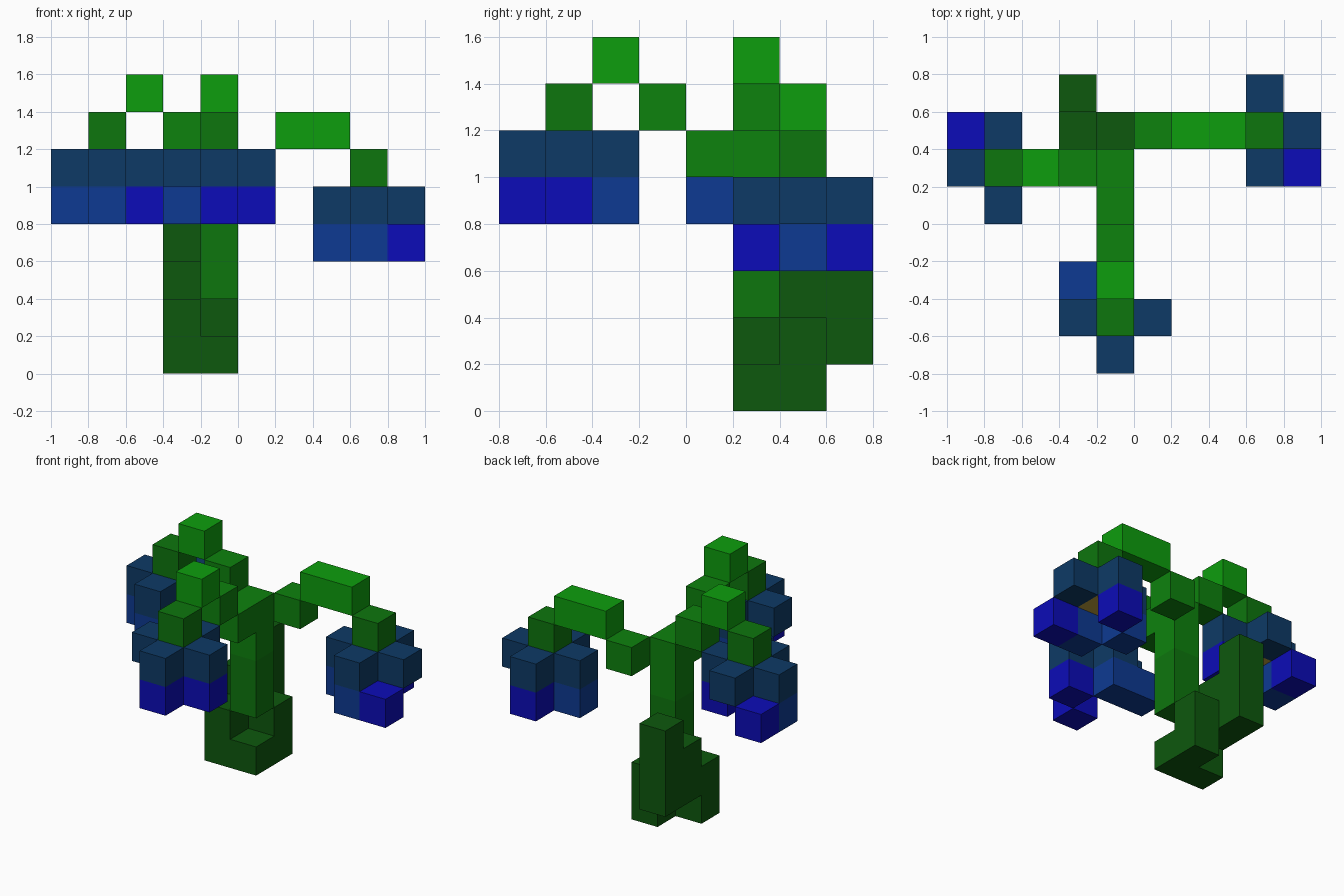
import bpy

if "Cube" in bpy.data.objects:
    bpy.data.objects.remove(bpy.data.objects["Cube"])

U = 0.2  # size of one block


def linear(c):
    return c / 12.92 if c <= 0.04045 else ((c + 0.055) / 1.055) ** 2.4


def material(name, rgb):
    m = bpy.data.materials.new(name)
    m.diffuse_color = [linear(c / 255) for c in rgb] + [1]
    m.use_nodes = True
    m.node_tree.nodes["Principled BSDF"].inputs["Base Color"].default_value = m.diffuse_color
    return m


MATS = {
    "leaf": material("leaf_green", (13, 88, 13)),
    "low": material("stem_dark_green", (13, 118, 13)),
    "mid": material("stem_green", (13, 130, 13)),
    "high": material("stem_light_green", (13, 158, 13)),
    "navy": material("petal_navy", (13, 58, 102)),
    "blue": material("petal_blue", (13, 58, 146)),
    "tip": material("petal_bright_blue", (12, 12, 184)),
    "stamen": material("stamen_yellow", (190, 160, 60)),
}
parts = {}   # part name -> {cell: colour}
filled = set()


def box(part, colour, x, y, z, sx=1, sy=1, sz=1):
    """Fill a run of blocks, starting at block x, y, z."""
    for i in range(x, x + sx):
        for j in range(y, y + sy):
            for k in range(z, z + sz):
                parts.setdefault(part, {})[(i, j, k)] = colour
                filled.add((i, j, k))


def flower(part, x, y, z, lower):
    """Hanging bell: ring of four petals, stamen, and an uneven lower rim."""
    for dx, dy in ((1, 0), (-1, 0), (0, 1), (0, -1)):
        box(part + "_petals", "navy", x + dx, y + dy, z)
    for colour, dx, dy in lower:
        box(part + "_petals", colour, x + dx, y + dy, z - 1)
    box(part + "_stamen", "stamen", x, y, z)
    box(part + "_cap", "low", x, y, z + 1)


# Main stem
box("stem", "low", -1, 1, 2, sz=2)
box("stem", "mid", -1, 1, 4, sz=2)

# Arching branches
box("front_branch", "mid", -1, 0, 5)
box("front_branch", "mid", -1, -1, 6)
box("front_branch", "high", -1, -2, 7)
box("left_branch", "mid", -2, 1, 6)
box("left_branch", "high", -3, 1, 7)
box("right_branch", "mid", 0, 2, 5)
box("right_branch", "high", 1, 2, 6, sx=2)

# Base and rising leaves
box("base_leaf", "leaf", -1, 1, 0)
box("base_leaf", "leaf", -1, 2, 0, sz=2)
box("tall_leaf", "leaf", -2, 1, 0, sz=2)
box("tall_leaf", "leaf", -2, 2, 1, sz=2)
box("tall_leaf", "leaf", -2, 3, 1, sz=3)

# Flowers
flower("left_flower", -4, 1, 5,
       [("tip", -1, 1), ("tip", 1, 0), ("blue", -1, 0), ("blue", 0, -1)])
flower("right_flower", 3, 2, 4,
       [("tip", 1, -1), ("tip", 0, 1), ("blue", -1, 0), ("blue", 0, -1)])
flower("front_flower", -1, -3, 5,
       [("blue", -1, 1), ("blue", 0, 1), ("tip", 1, 0), ("tip", 0, -1)])


def build(name, cells):
    """Make one mesh from blocks, keeping only the exposed faces."""
    verts, faces, slots = {}, [], []
    colours = sorted(set(cells.values()))
    for cell, colour in cells.items():
        for axis in range(3):
            for side in (0, 1):
                near = list(cell)
                near[axis] += 2 * side - 1
                if tuple(near) in filled:
                    continue
                a, b = (axis + 1) % 3, (axis + 2) % 3
                quad = []
                for u, v in ((0, 0), (1, 0), (1, 1), (0, 1)):
                    p = list(cell)
                    p[axis] += side
                    p[a] += u
                    p[b] += v
                    quad.append(verts.setdefault(tuple(p), len(verts)))
                faces.append(quad if side else quad[::-1])
                slots.append(colours.index(colour))
    mesh = bpy.data.meshes.new(name)
    mesh.from_pydata([[c * U for c in p] for p in verts], [], faces)
    for c in colours:
        mesh.materials.append(MATS[c])
    for poly, slot in zip(mesh.polygons, slots):
        poly.material_index = slot
    bpy.context.collection.objects.link(bpy.data.objects.new(name, mesh))


for part_name, part_cells in parts.items():
    build(part_name, part_cells)
